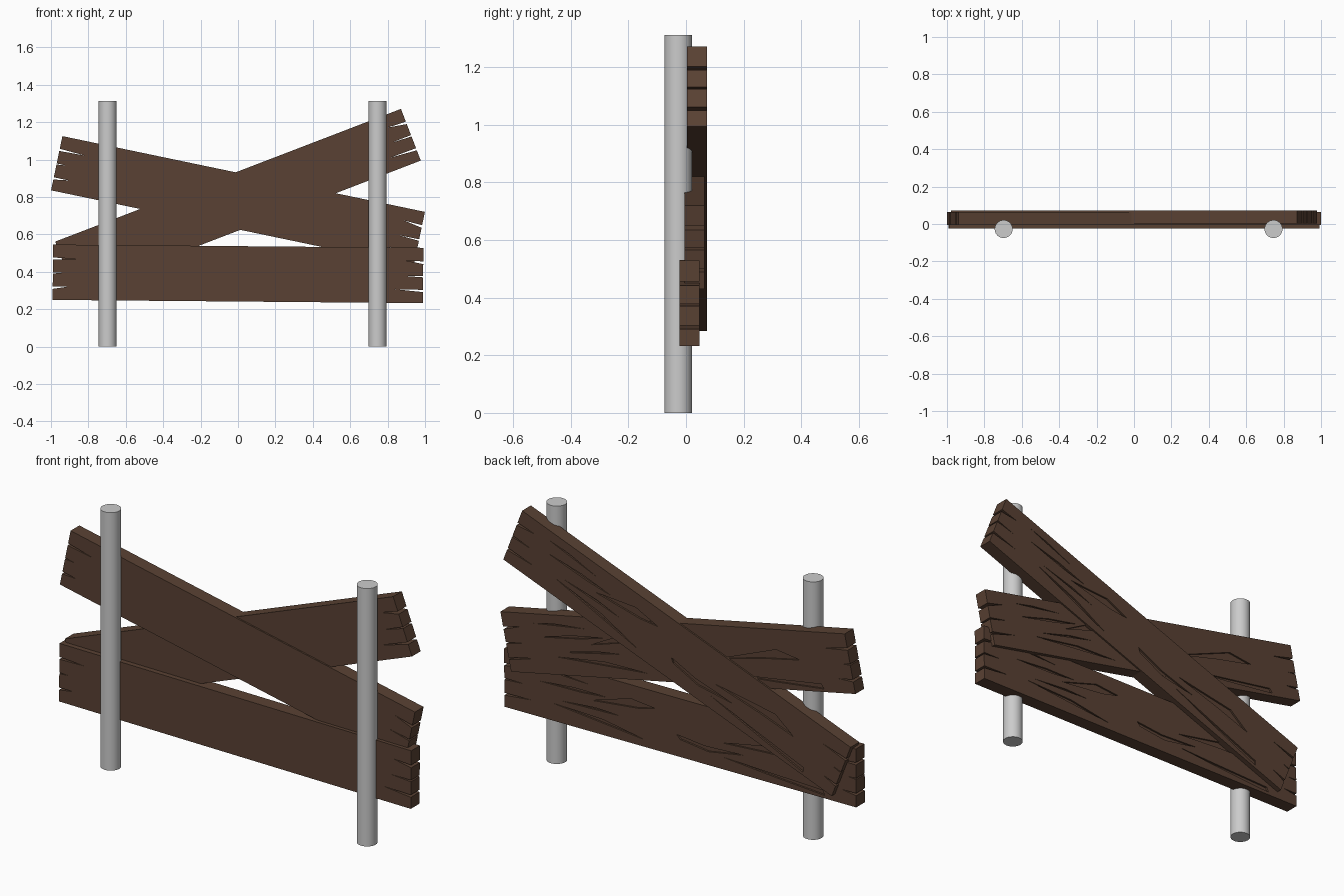
import bpy, bmesh
from math import radians

if "Cube" in bpy.data.objects:
    bpy.data.objects.remove(bpy.data.objects["Cube"])

L, H, T = 0.99, 0.148, 0.07   # plank half length, half height, thickness

wood = bpy.data.materials.new("dark_wood")
wood.diffuse_color = (0.1, 0.053, 0.033, 1)
wood.use_nodes = True
wood.node_tree.nodes["Principled BSDF"].inputs["Base Color"].default_value = wood.diffuse_color


def split_end(side, notches):
    """End edge with V-shaped splits: (z, depth, half gap, tip shift)."""
    pts = [(side * L, -side * H)]
    for z, d, w, s in notches:
        pts += [(side * L, z - side * w), (side * (L - d), z + s), (side * L, z + side * w)]
    return pts + [(side * L, side * H)]


# Plank outline with split ends
outline = split_end(1, [(-0.083, 0.15, 0.006, 0.008), (-0.006, 0.11, 0.004, 0.003),
                        (0.068, 0.10, 0.007, 0.012)])
outline += split_end(-1, [(0.073, 0.14, 0.006, -0.002), (-0.004, 0.05, 0.003, 0.002),
                          (-0.083, 0.08, 0.006, 0.006)])

# Shallow cracks in the back face: fractions from the +x end and from the top
cracks = [
    [(0.10, 0.385), (0.20, 0.33), (0.29, 0.335), (0.22, 0.375)],
    [(0.25, 0.46), (0.36, 0.24), (0.43, 0.29), (0.38, 0.37)],
    [(0.14, 0.70), (0.28, 0.735), (0.40, 0.88), (0.27, 0.79)],
    [(0.16, 0.62), (0.26, 0.57), (0.33, 0.59)],
    [(0.09, 0.16), (0.15, 0.15), (0.24, 0.20)],
    [(0.49, 0.63), (0.57, 0.69), (0.68, 0.66), (0.58, 0.77), (0.50, 0.70)],
    [(0.62, 0.55), (0.79, 0.34), (0.855, 0.49), (0.75, 0.50)],
    [(0.62, 0.79), (0.75, 0.83), (0.905, 0.87), (0.91, 0.95), (0.77, 0.88)],
]


def plank_mesh(name):
    bm = bmesh.new()
    rim = []   # edges bounding the back face

    def prism(pts, y_cap, y_open):
        """Walls and one cap; the open edge is collected for the back face."""
        cap = [bm.verts.new((x, y_cap, z)) for x, z in pts]
        top = [bm.verts.new((x, y_open, z)) for x, z in pts]
        bm.faces.new(cap)
        for i in range(len(pts)):
            j = (i + 1) % len(pts)
            bm.faces.new((cap[i], cap[j], top[j], top[i]))
            rim.append(bm.edges.get((top[i], top[j])))

    prism(outline, -T / 2, T / 2)
    for c in cracks:
        prism([(L - 2 * L * u, H - 2 * H * v) for u, v in c], T / 2 - 0.009, T / 2)
    bmesh.ops.triangle_fill(bm, edges=rim, use_beauty=True, normal=(0, 1, 0))
    bmesh.ops.recalc_face_normals(bm, faces=bm.faces[:])
    mesh = bpy.data.meshes.new(name)
    bm.to_mesh(mesh)
    bm.free()
    mesh.materials.append(wood)
    return mesh


# Three planks: name, y, z, tilt in degrees
for name, y, z, tilt in [("lower_plank", 0.012, 0.389, -0.5),
                         ("falling_plank", 0.030, 0.778, -11.8),
                         ("rising_plank", 0.038, 0.778, 21.0)]:
    ob = bpy.data.objects.new(name, plank_mesh(name))
    ob.location = (0, y, z)
    ob.rotation_euler = (0, -radians(tilt), 0)
    bpy.context.collection.objects.link(ob)

# Round posts in front
for name, x in (("left_post", -0.697), ("right_post", 0.746)):
    bpy.ops.mesh.primitive_cylinder_add(vertices=32, radius=0.048, depth=1.312,
                                        location=(x, -0.027, 0.656))
    bpy.context.object.name = name
    bpy.ops.object.shade_smooth_by_angle()
